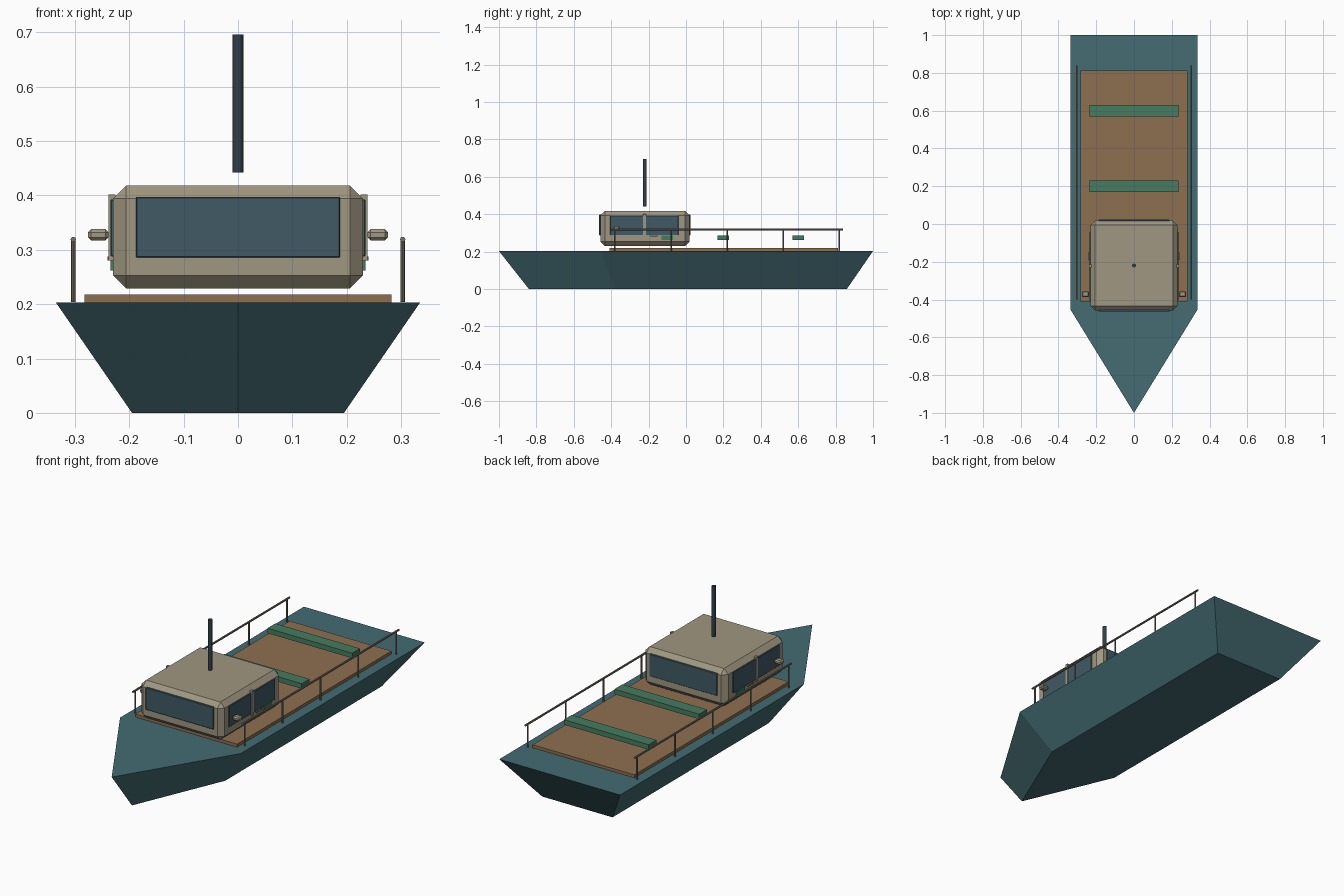
import bpy, bmesh, math
from mathutils import Matrix

if "Cube" in bpy.data.objects:
    bpy.data.objects.remove(bpy.data.objects["Cube"])


def material(name, rgb):
    m = bpy.data.materials.new(name)
    m.diffuse_color = (*rgb, 1)
    m.use_nodes = True
    m.node_tree.nodes["Principled BSDF"].inputs["Base Color"].default_value = m.diffuse_color
    return m


TEAL = material("hull_teal", (0.058, 0.15, 0.17))
WOOD = material("deck_wood", (0.27, 0.16, 0.08))
CREAM = material("cabin_cream", (0.35, 0.31, 0.22))
GLASS = material("window_glass", (0.05, 0.10, 0.13))
GREEN = material("bench_green", (0.06, 0.20, 0.12))
DARK = material("mast_dark", (0.03, 0.05, 0.065))
METAL = material("rail_metal", (0.20, 0.18, 0.14))


def finish(bm, name, mat):
    bmesh.ops.recalc_face_normals(bm, faces=bm.faces)
    me = bpy.data.meshes.new(name)
    bm.to_mesh(me)
    bm.free()
    ob = bpy.data.objects.new(name, me)
    bpy.context.collection.objects.link(ob)
    me.materials.append(mat)
    return ob


def box(name, x, y, z, mat, bevel=0):
    """Box from (min, max) ranges, with an optional one-segment chamfer."""
    bm = bmesh.new()
    bmesh.ops.create_cube(bm, size=1)
    for v in bm.verts:
        v.co = [r[0] + (c + 0.5) * (r[1] - r[0]) for c, r in zip(v.co, (x, y, z))]
    if bevel:
        bmesh.ops.bevel(bm, geom=bm.edges[:], offset=bevel, segments=1, affect='EDGES')
    return finish(bm, name, mat)


def rod(name, centre, radius, length, mat, sides=8, along_y=False):
    bm = bmesh.new()
    bmesh.ops.create_cone(bm, cap_ends=True, segments=sides, radius1=radius,
                          radius2=radius, depth=length)
    rot = Matrix.Rotation(math.pi / 2 if along_y else 0, 4, 'X')
    bmesh.ops.transform(bm, matrix=Matrix.Translation(centre) @ rot, verts=bm.verts)
    return finish(bm, name, mat)


# Hull: five-sided outline lofted from keel to gunwale
def outline(half, stern, shoulder, bow, z):
    return [(-half, stern, z), (half, stern, z), (half, shoulder, z),
            (0, bow, z), (-half, shoulder, z)]


bm = bmesh.new()
low = [bm.verts.new(p) for p in outline(0.195, 0.86, -0.38, -0.84, 0)]
top = [bm.verts.new(p) for p in outline(0.335, 1.0, -0.455, -1.0, 0.203)]
bm.faces.new(low)
bm.faces.new(top)
for i in range(5):
    j = (i + 1) % 5
    bm.faces.new((low[i], low[j], top[j], top[i]))
finish(bm, "hull", TEAL)

# Deck and benches (the foremost pokes through the cabin sides)
box("deck", (-0.282, 0.282), (-0.41, 0.812), (0.2, 0.218), WOOD)
for i, y in enumerate((-0.1, 0.2, 0.6)):
    box(f"bench_{i + 1}", (-0.235, 0.235), (y - 0.031, y + 0.031), (0.262, 0.287), GREEN)

# Cabin with front and back windows
box("cabin", (-0.23, 0.23), (-0.458, 0.018), (0.229, 0.418), CREAM, 0.024)
box("front_window", (-0.188, 0.188), (-0.464, -0.45), (0.286, 0.397), GLASS, 0.002)
box("back_window", (-0.188, 0.188), (0.01, 0.023), (0.286, 0.397), GLASS, 0.002)

# Floating mast above the roof
rod("mast", (0, -0.22, 0.569), 0.01, 0.254, DARK, 12)

# Side fittings and railings, mirrored left and right
for side, s in (("left", -1), ("right", 1)):
    def sx(a, b):
        return tuple(sorted((s * a, s * b)))

    box(f"{side}_window", sx(0.222, 0.235), (-0.405, -0.04), (0.288, 0.393), GLASS, 0.002)
    box(f"{side}_mullion", sx(0.225, 0.238), (-0.231, -0.215), (0.28, 0.402), CREAM)
    box(f"{side}_handle", sx(0.228, 0.24), (-0.19, -0.152), (0.28, 0.288), METAL)
    box(f"{side}_lamp", sx(0.238, 0.276), (-0.387, -0.355), (0.317, 0.338), CREAM, 0.006)
    rod(f"{side}_rail", (s * 0.303, 0.22, 0.319), 0.005, 1.24, METAL, along_y=True)
    for k in range(5):
        rod(f"{side}_rail_post_{k + 1}", (s * 0.303, -0.38 + 0.3 * k, 0.262),
            0.004, 0.116, METAL)
